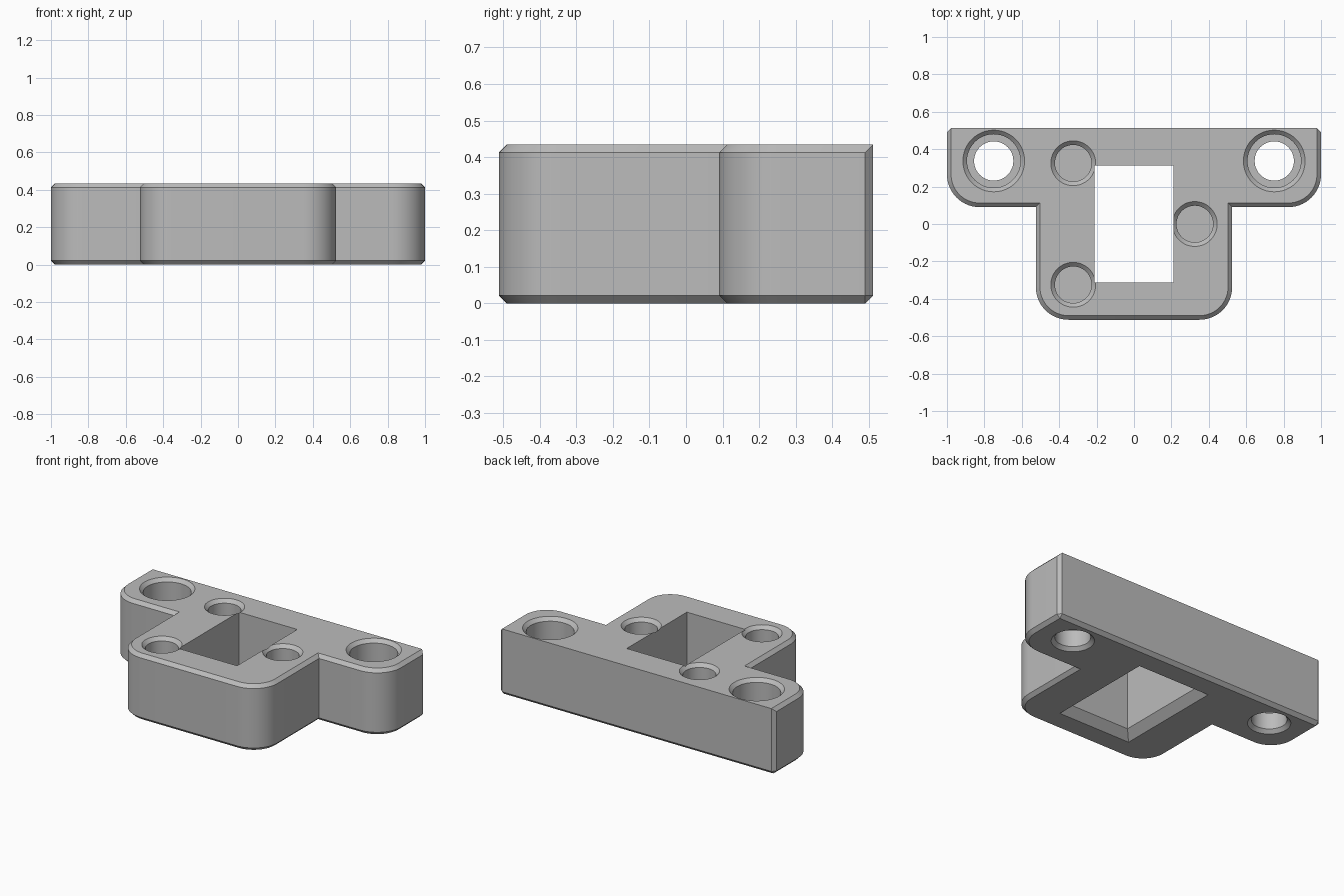
import bpy, bmesh
from math import cos, sin, pi

if "Cube" in bpy.data.objects:
    bpy.data.objects.remove(bpy.data.objects["Cube"])

HEIGHT, BACK, CHAMFER = 0.434, 0.512, 0.022
WING_FRONT, BODY_HALF, RADIUS = 0.09, 0.525, 0.175

grey = bpy.data.materials.new("Plain grey")
grey.use_nodes = True
grey.diffuse_color = (0.5, 0.5, 0.5, 1)
grey.node_tree.nodes["Principled BSDF"].inputs["Base Color"].default_value = (0.5, 0.5, 0.5, 1)


def loft(name, rings):
    """Closed solid through stacked rings of equal point count."""
    bm = bmesh.new()
    loops = [[bm.verts.new(p) for p in ring] for ring in rings]
    n = len(loops[0])
    for a, b in zip(loops, loops[1:]):
        for i in range(n):
            j = (i + 1) % n
            bm.faces.new((a[i], a[j], b[j], b[i]))
    bm.faces.new(loops[0])
    bm.faces.new(loops[-1])
    bmesh.ops.remove_doubles(bm, verts=bm.verts, dist=1e-5)
    bmesh.ops.recalc_face_normals(bm, faces=bm.faces)
    mesh = bpy.data.meshes.new(name)
    bm.to_mesh(mesh)
    bm.free()
    mesh.materials.append(grey)
    obj = bpy.data.objects.new(name, mesh)
    bpy.context.collection.objects.link(obj)
    return obj


def arc(cx, cy, r, steps=14):
    return [(cx + r * cos(a), cy - r * sin(a))
            for a in (i / steps * pi / 2 for i in range(steps + 1))]


def outline(z, inset, corner):
    """T-shaped ring; corner holds the two points of the back corner."""
    half = list(corner)
    half += arc(1 - RADIUS, WING_FRONT + RADIUS, RADIUS - inset)
    half.append((BODY_HALF - inset, WING_FRONT + inset))
    half += arc(BODY_HALF - RADIUS, RADIUS - BACK, RADIUS - inset)
    half += [(-x, y) for x, y in reversed(half)]
    return [(x, y, z) for x, y in half]


def rectangle(z, grow):
    x, y = 0.212 + grow, 0.312 + grow
    return [(x, y, z), (-x, y, z), (-x, -y, z), (x, -y, z)]


def bore(name, x, y, profile, sides=48):
    """Round cutter from (radius, height) pairs."""
    return loft(name, [[(x + r * cos(2 * pi * i / sides), y + r * sin(2 * pi * i / sides), z)
                        for i in range(sides)] for r, z in profile])


# Main T-shaped block: chamfered all round, except along the top back edge
inner = 1 - CHAMFER
wall_corner = [(inner, BACK), (1, BACK - CHAMFER)]
block = loft("mounting_block", [
    outline(0, CHAMFER, [(inner, BACK - CHAMFER)] * 2),
    outline(CHAMFER, 0, wall_corner),
    outline(HEIGHT - CHAMFER, 0, wall_corner),
    outline(HEIGHT, CHAMFER, [(inner, BACK)] * 2),
])

# Rectangular window, flared at the underside
EXTRA, FLARE = 0.05, 0.05
cutters = [loft("window_cutter", [rectangle(-EXTRA, FLARE + EXTRA), rectangle(FLARE, 0),
                                  rectangle(HEIGHT + EXTRA, 0)])]


def mouth(r):
    """Chamfered hole mouth at the top face."""
    return [(r, HEIGHT - CHAMFER), (r + CHAMFER + EXTRA, HEIGHT + EXTRA)]


# Counterbored screw holes in the wings
for side in (-1, 1):
    cutters.append(bore("screw_cutter", side * 0.75, 0.337,
                        [(0.105 + CHAMFER + EXTRA, -EXTRA), (0.105, CHAMFER),
                         (0.105, 0.13), (0.143, 0.13)] + mouth(0.143)))

# Blind holes around the window
for x, y in ((-0.325, 0.325), (-0.325, -0.325), (0.325, 0)):
    cutters.append(bore("blind_cutter", x, y, [(0.098, 0.23)] + mouth(0.098)))

# Cut everything, then drop the cutters
bpy.context.view_layer.objects.active = block
block.select_set(True)
for cutter in cutters:
    mod = block.modifiers.new("cut", "BOOLEAN")
    mod.operation, mod.solver, mod.object = "DIFFERENCE", "EXACT", cutter
    bpy.ops.object.modifier_apply(modifier=mod.name)
    bpy.data.objects.remove(cutter)

bpy.ops.object.shade_smooth_by_angle(angle=pi / 7)
